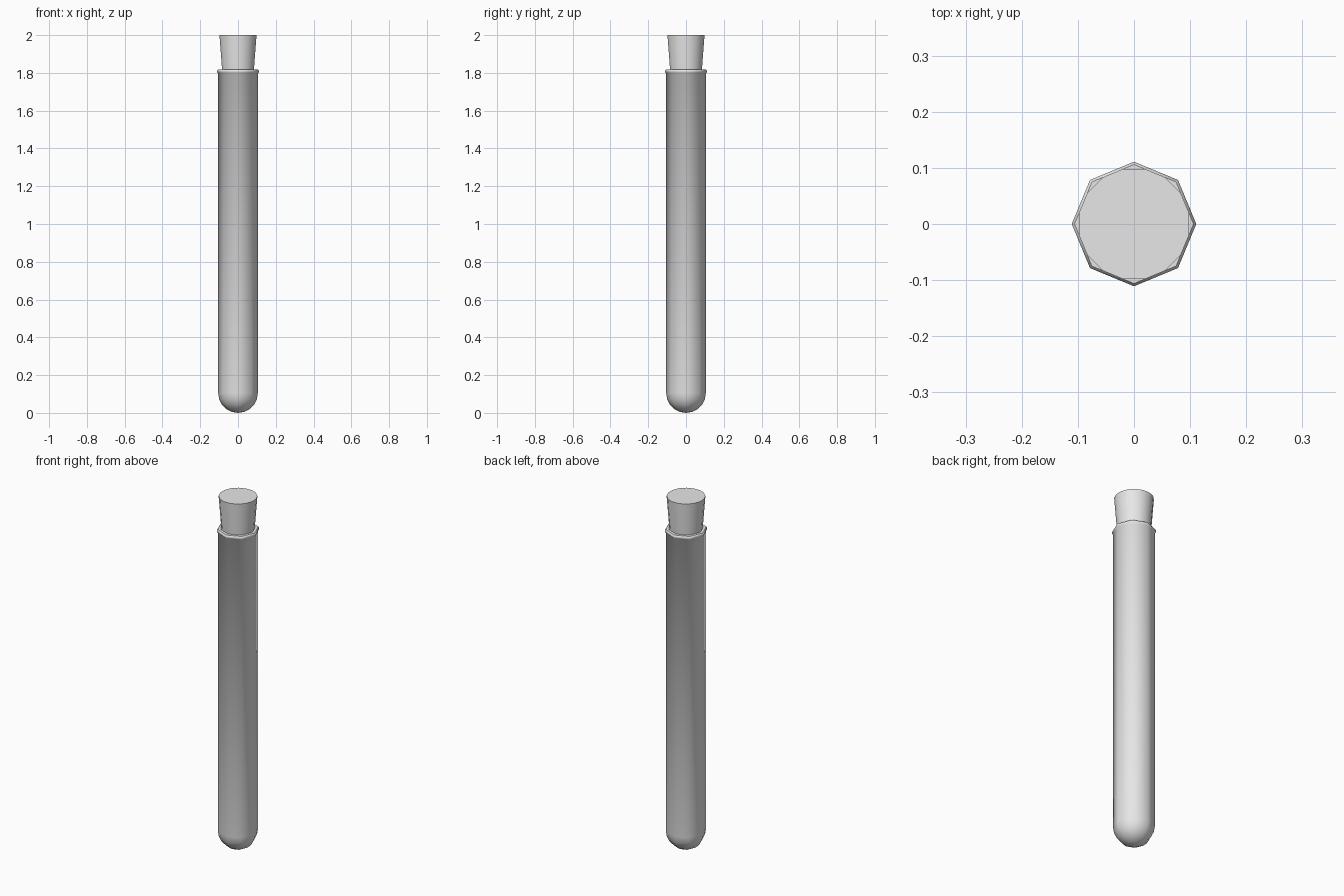
import bpy, bmesh, math
from mathutils import Matrix

cube = bpy.data.objects.get("Cube")
if cube:
    bpy.data.objects.remove(cube)

grey = bpy.data.materials.new("light grey")
grey.use_nodes = True
colour = (0.8, 0.8, 0.8, 1)
grey.diffuse_color = colour
grey.node_tree.nodes["Principled BSDF"].inputs["Base Color"].default_value = colour


def lathe(name, profile, sides, turn=0.0):
    """Spin a (radius, height) profile around the z axis."""
    bm = bmesh.new()
    verts = [bm.verts.new((r, 0, z)) for r, z in profile]
    edges = [bm.edges.new(pair) for pair in zip(verts, verts[1:])]
    bmesh.ops.spin(bm, geom=verts + edges, cent=(0, 0, 0), axis=(0, 0, 1),
                   angle=2 * math.pi, steps=sides)
    bmesh.ops.remove_doubles(bm, verts=bm.verts, dist=0.0005)
    bmesh.ops.rotate(bm, verts=bm.verts, cent=(0, 0, 0),
                     matrix=Matrix.Rotation(turn, 3, "Z"))
    bmesh.ops.recalc_face_normals(bm, faces=bm.faces)
    mesh = bpy.data.meshes.new(name)
    bm.to_mesh(mesh)
    bm.free()
    mesh.materials.append(grey)
    obj = bpy.data.objects.new(name, mesh)
    bpy.context.collection.objects.link(obj)
    bpy.ops.object.select_all(action="DESELECT")
    obj.select_set(True)
    bpy.context.view_layer.objects.active = obj
    bpy.ops.object.shade_smooth_by_angle(angle=math.radians(50))
    return obj


def round_end(radius, centre_z, steps=5):
    """Quarter circle from the bottom pole up to the wall."""
    angles = [i * math.pi / 2 / steps for i in range(steps + 1)]
    return [(radius * math.sin(a), centre_z - radius * math.cos(a)) for a in angles]


# Hollow eight-sided tube with a rounded bottom and a flared lip
OUTER, INNER = 0.105, 0.09
lip = [(OUTER, 1.798), (0.111, 1.804), (0.111, 1.812), (0.106, 1.818), (INNER, 1.818)]
lathe("tube", round_end(OUTER, OUTER) + lip + round_end(INNER, OUTER)[::-1], 8)

# Tapered stopper pushed into the mouth of the tube
lathe("stopper", [(0, 1.7), (0.077, 1.7), (0.1, 2.0), (0, 2.0)], 16, math.pi / 16)
